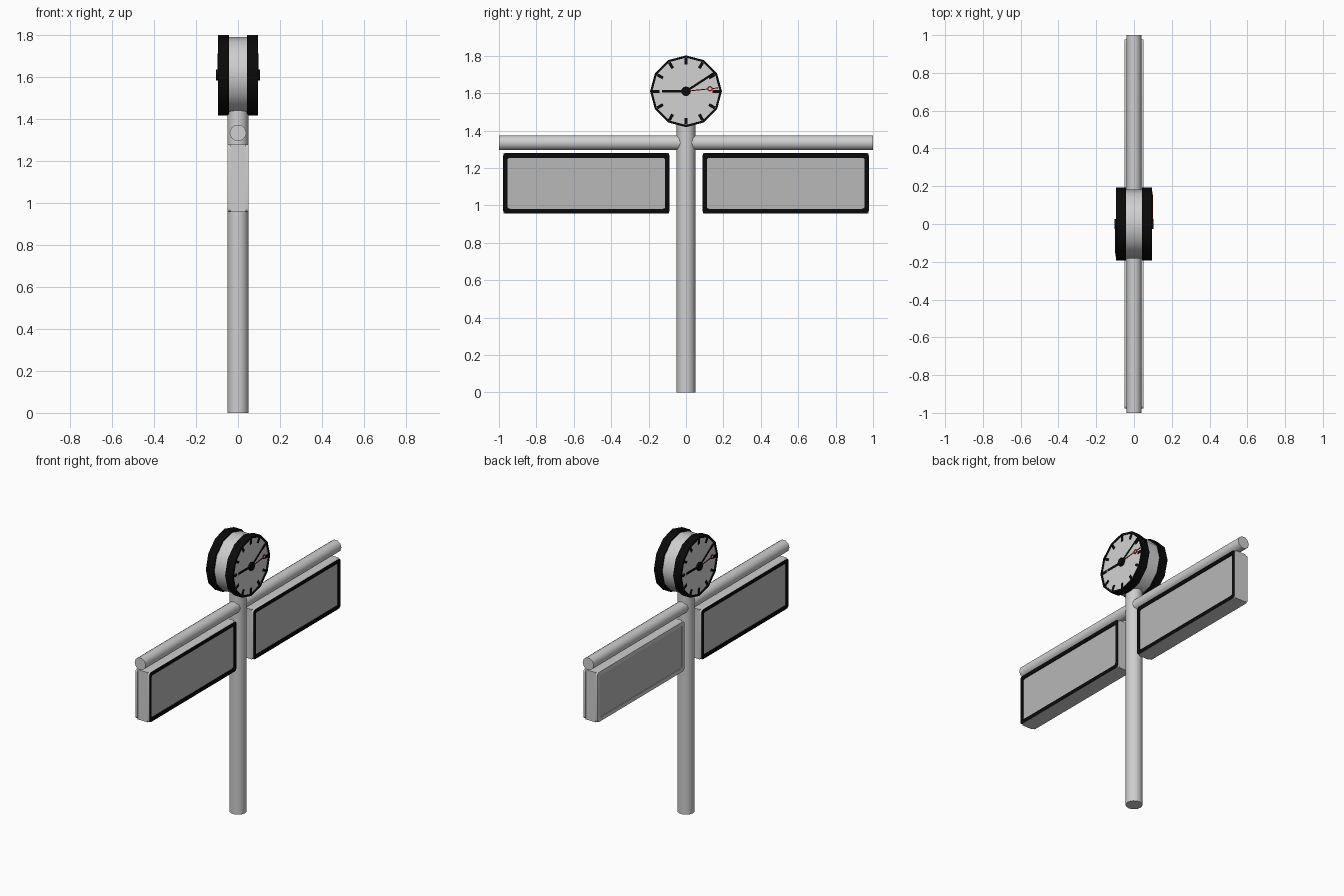
import bpy, bmesh, math
from mathutils import Matrix, Vector

if "Cube" in bpy.data.objects:
    bpy.data.objects.remove(bpy.data.objects["Cube"])


def material(name, rgb):
    m = bpy.data.materials.new(name)
    m.diffuse_color = (*rgb, 1)
    m.use_nodes = True
    m.node_tree.nodes["Principled BSDF"].inputs["Base Color"].default_value = m.diffuse_color
    return m


METAL = material("light_metal", (0.62, 0.62, 0.62))
BLACK = material("black", (0.003, 0.003, 0.003))
SCREEN = material("grey_screen", (0.48, 0.48, 0.48))
WHITE = material("clock_white", (0.65, 0.65, 0.65))
RED = material("red", (0.5, 0.0, 0.0))


def loft(name, loops, mats, band_mats=None, turn=0.0):
    """Skin a row of loops, cap both ends; band_mats = start cap, bands..., end cap."""
    bm = bmesh.new()
    rot = Matrix.Rotation(turn, 3, 'Z')
    rows = [[bm.verts.new(rot @ Vector(p)) for p in loop] for loop in loops]
    band_mats = band_mats or [0] * (len(loops) + 1)
    bm.faces.new(rows[0]).material_index = band_mats[0]
    for k, (a, b) in enumerate(zip(rows, rows[1:])):
        for i in range(len(a)):
            j = (i + 1) % len(a)
            bm.faces.new((a[i], a[j], b[j], b[i])).material_index = band_mats[k + 1]
    bm.faces.new(rows[-1]).material_index = band_mats[-1]
    bmesh.ops.recalc_face_normals(bm, faces=bm.faces)
    me = bpy.data.meshes.new(name)
    bm.to_mesh(me)
    bm.free()
    for m in mats:
        me.materials.append(m)
    me.shade_smooth()
    me.set_sharp_from_angle(angle=math.radians(40))
    ob = bpy.data.objects.new(name, me)
    bpy.context.collection.objects.link(ob)
    return ob


def circle(r, n):
    return [(r * math.cos(2 * math.pi * i / n), r * math.sin(2 * math.pi * i / n))
            for i in range(n)]


def round_rect(y0, y1, z0, z1, r, seg=4):
    pts = []
    for k, (cy, cz) in enumerate([(y1 - r, z1 - r), (y0 + r, z1 - r),
                                  (y0 + r, z0 + r), (y1 - r, z0 + r)]):
        for i in range(seg + 1):
            a = math.pi / 2 * (k + i / seg)
            pts.append((cy + r * math.cos(a), cz + r * math.sin(a)))
    return pts


def at_x(pts, x, cy=0.0, cz=0.0):
    return [(x, cy + y, cz + z) for y, z in pts]


# Pole and cross bar
loft("pole", [[(x, y, z) for x, y in circle(0.05, 16)] for z in (0, 1.45)], [METAL])
loft("cross_bar", [[(x, y, 1.335 + z) for x, z in circle(0.04, 10)] for y in (-1, 1)], [METAL])

# Sign boxes, each with a framed screen on both faces
for tag, y0, y1 in (("left", -0.975, -0.09), ("right", 0.09, 0.975)):
    box = [(y0, 0.957), (y1, 0.957), (y1, 1.279), (y0, 1.279)]
    loft("sign_body_" + tag, [at_x(box, -0.036), at_x(box, 0.036)], [METAL])
    for side, turn in (("east", 0.0), ("west", math.pi)):
        a, b = (y0, y1) if turn == 0 else (-y1, -y0)
        outer = round_rect(a - 0.003, b + 0.003, 0.957, 1.279, 0.018)
        inner = round_rect(a + 0.021, b - 0.021, 0.982, 1.254, 0.012)
        # one sign face has a plain metal frame
        frame = METAL if (side == "west" and tag == "right") else BLACK
        loft(f"sign_panel_{tag}_{side}",
             [at_x(outer, 0.035), at_x(outer, 0.05), at_x(inner, 0.05), at_x(inner, 0.046)],
             [METAL, frame, SCREEN], [0, 0, 1, 1, 2], turn)

# Clock drum
CZ = 1.61
loft("clock_drum", [at_x(circle(0.182, 12), x, 0, CZ) for x in (-0.045, 0.045)], [METAL])


def hand(name, r0, r1, width, angle, x0, x1, mat, turn):
    """Flat bar on the dial, running from radius r0 to r1."""
    c, s, w = math.cos(angle), math.sin(angle), width / 2
    pts = [(r * c - t * s, r * s + t * c)
           for r, t in ((r0, -w), (r1, -w), (r1, w), (r0, w))]
    loft(name, [at_x(pts, x0, 0, CZ), at_x(pts, x1, 0, CZ)], [mat], turn=turn)


# Clock faces: rim, dial, ticks and hands on both sides
for side, turn in (("east", 0.0), ("west", math.pi)):
    rings = [(0.192, 0.042), (0.192, 0.096), (0.18, 0.096), (0.18, 0.091)]
    loft("clock_face_" + side, [at_x(circle(r, 12), x, 0, CZ) for r, x in rings],
         [BLACK, WHITE], [0, 0, 0, 0, 1], turn)
    for i in range(12):
        hand(f"tick_{side}_{i}", 0.142, 0.178, 0.016, i * math.pi / 6,
             0.09, 0.094, BLACK, turn)
    hand("hour_hand_" + side, -0.02, 0.128, 0.013, math.pi, 0.093, 0.096, BLACK, turn)
    hand("minute_hand_" + side, -0.02, 0.182, 0.012, math.radians(33),
         0.096, 0.098, BLACK, turn)
    # Second hand: two lengths joined by a small ring
    a = math.radians(6)
    hand("second_hand_" + side, 0.0, 0.118, 0.005, a, 0.098, 0.1, RED, turn)
    hand("second_tip_" + side, 0.14, 0.172, 0.005, a, 0.098, 0.1, RED, turn)
    cy, cz = 0.129 * math.cos(a), CZ + 0.129 * math.sin(a)
    loft("second_ring_" + side,
         [at_x(circle(r, 12), x, cy, cz)
          for r, x in ((0.014, 0.096), (0.014, 0.1), (0.008, 0.1), (0.008, 0.0985))],
         [RED, WHITE], [0, 0, 0, 0, 1], turn)
    loft("clock_hub_" + side, [at_x(circle(0.026, 12), x, 0, CZ) for x in (0.09, 0.104)],
         [BLACK], turn=turn)
